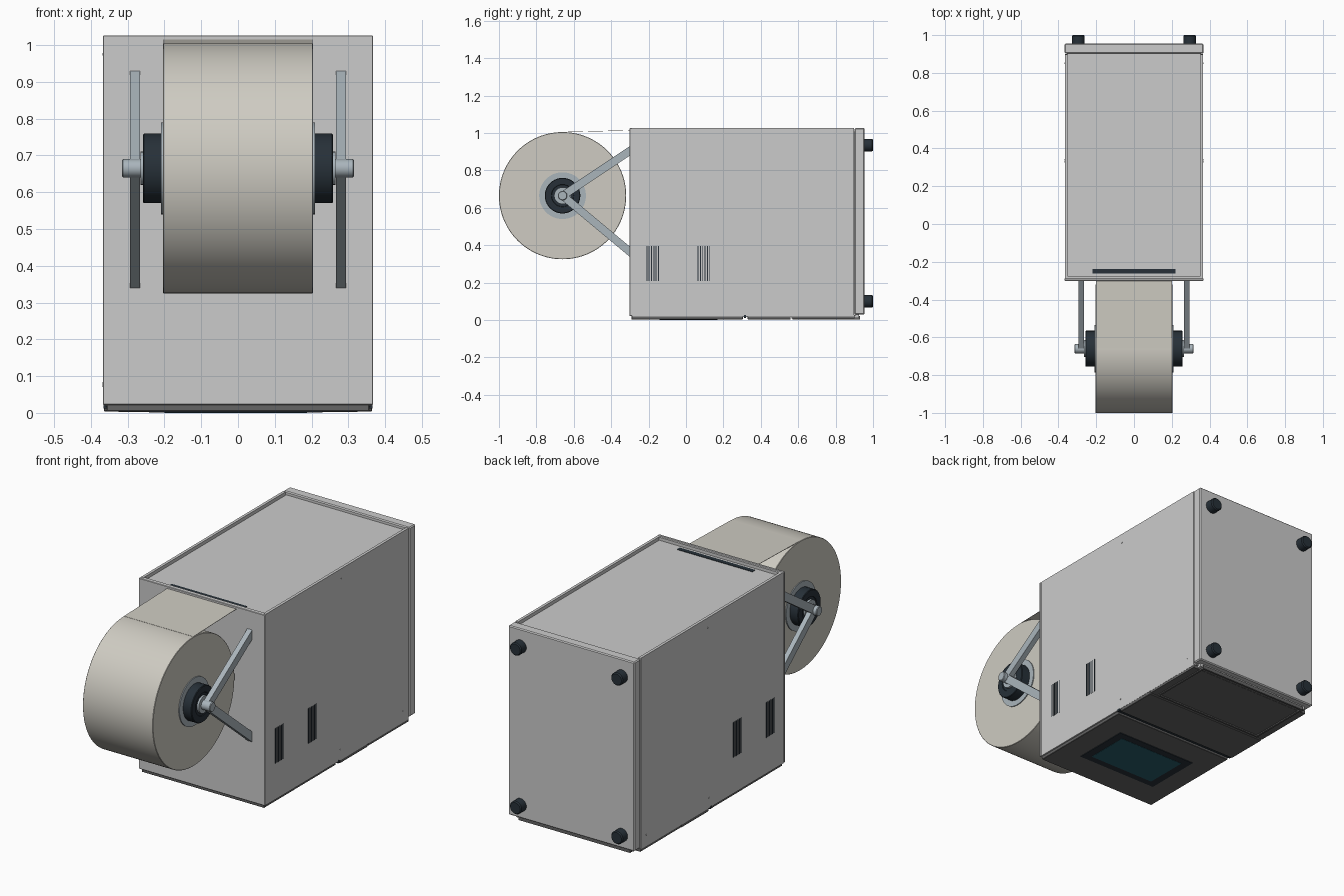
import bpy, bmesh, math
from mathutils import Vector, Matrix

if "Cube" in bpy.data.objects:
    bpy.data.objects.remove(bpy.data.objects["Cube"])


def mat(name, c):
    m = bpy.data.materials.new(name)
    m.diffuse_color = (*c, 1)
    m.use_nodes = True
    m.node_tree.nodes["Principled BSDF"].inputs["Base Color"].default_value = m.diffuse_color
    return m


DARK = mat("dark_rubber", (0.02, 0.03, 0.04))
STEEL = mat("steel", (0.40, 0.46, 0.50))
PAPER = mat("paper", (0.62, 0.60, 0.54))
SCREEN = mat("screen_glass", (0.02, 0.11, 0.15))
SHADE = mat("front_grey", (0.13, 0.13, 0.13))


def finish(name, bm, m=None):
    bmesh.ops.recalc_face_normals(bm, faces=bm.faces)
    me = bpy.data.meshes.new(name)
    bm.to_mesh(me)
    bm.free()
    ob = bpy.data.objects.new(name, me)
    bpy.context.collection.objects.link(ob)
    if m:
        me.materials.append(m)
    return ob


def box(name, x, y, z, m=None, bevel=0.0):
    """Box from (min, max) ranges on each axis."""
    bm = bmesh.new()
    bmesh.ops.create_cube(bm, size=1)
    for v in bm.verts:
        v.co = Vector([sum(r) / 2 + c * (r[1] - r[0]) for r, c in zip((x, y, z), v.co)])
    if bevel:
        bmesh.ops.bevel(bm, geom=bm.edges[:], offset=bevel, segments=1, affect='EDGES')
    return finish(name, bm, m)


def lathe(name, profile, centre, axis, m=None, n=64, angle=35):
    """Turn (distance along axis, radius) points about an X or Y axis."""
    bm = bmesh.new()
    rings = []
    for d, r in profile:
        ring = []
        for i in range(n):
            a = 2 * math.pi * i / n
            c, s = r * math.cos(a), r * math.sin(a)
            p = (d, c, s) if axis == 'X' else (c, d, s)
            ring.append(bm.verts.new(Vector(centre) + Vector(p)))
        rings.append(ring)
    for p, q in zip(rings, rings[1:]):
        for i in range(n):
            bm.faces.new((p[i], p[(i + 1) % n], q[(i + 1) % n], q[i]))
    bm.faces.new(rings[0])
    bm.faces.new(rings[-1])
    ob = finish(name, bm, m)
    bpy.ops.object.select_all(action='DESELECT')
    ob.select_set(True)
    bpy.context.view_layer.objects.active = ob
    bpy.ops.object.shade_smooth_by_angle(angle=math.radians(angle))
    return ob


def plate_frame(name, x, y, z, border, depth, m=None):
    """Slab whose underside has a recessed panel."""
    ob = box(name, x, y, z, m)
    bm = bmesh.new()
    bm.from_mesh(ob.data)
    bm.faces.ensure_lookup_table()
    f = min(bm.faces, key=lambda g: g.calc_center_median().z)
    bmesh.ops.inset_region(bm, faces=[f], thickness=border)
    bmesh.ops.inset_region(bm, faces=[f], thickness=0.003, depth=-depth)
    bm.to_mesh(ob.data)
    bm.free()
    return ob


# Cabinet: core with a recessed back cover framed by the side panels
box("cabinet_core", (-0.354, 0.354), (-0.29, 0.91), (0.024, 1.008))
box("front_plate", (-0.367, 0.367), (-0.302, -0.288), (0.022, 1.026), None, 0.002)
box("upper_rim", (-0.35, 0.35), (-0.288, -0.277), (1.0, 1.024))
for s, side in ((1, "right"), (-1, "left")):
    box(side + "_panel", sorted((s * 0.35, s * 0.365)), (-0.288, 0.897), (0.02, 1.026))
    # Ventilation slits
    for g, y0 in enumerate((-0.212, 0.062)):
        for i in range(6):
            y = y0 + i * 0.0125
            box(f"{side}_vent_{g}_{i}", sorted((s * 0.36, s * 0.3665)),
                (y, y + 0.005), (0.21, 0.395), DARK)
    # Panel screws
    for i, (y, z) in enumerate(((0.33, 0.075), (0.85, 0.08), (0.34, 0.975))):
        lathe(f"{side}_screw_{i}", [(-0.003, 0.004), (0.002, 0.004)],
              (s * 0.365, y, z), 'X', None, 12)
box("paper_slot", (-0.22, 0.22), (-0.262, -0.238), (1.0, 1.010), DARK)

# Base slab and feet
box("base_slab", (-0.367, 0.367), (0.902, 0.955), (0.03, 1.026), None, 0.005)
for i, (x, z) in enumerate(((-0.295, 0.1), (0.295, 0.1), (-0.295, 0.935), (0.295, 0.935))):
    lathe(f"foot_{i}", [(0.95, 0.034), (0.994, 0.034), (1.0, 0.029)], (x, 0, z), 'Y', DARK, 32)

# Control door with screen
box("control_door", (-0.357, 0.357), (-0.292, 0.305), (0.004, 0.026), SHADE, 0.002)
box("screen_bezel", (-0.242, 0.23), (-0.142, 0.168), (0.001, 0.01), DARK)
box("screen", (-0.20, 0.188), (-0.105, 0.13), (0.0, 0.008), SCREEN)
box("door_gap", (-0.36, 0.36), (0.30, 0.335), (0.017, 0.03), DARK)
box("door_latch", (-0.366, 0.366), (0.309, 0.322), (0.012, 0.026), DARK)

# Lower outlet panel and drawer
box("outlet_panel", (-0.364, 0.364), (0.33, 0.56), (0.004, 0.026), SHADE, 0.002)
box("drawer_surround", (-0.364, 0.364), (0.564, 0.90), (0.008, 0.026), SHADE)
box("drawer_back", (-0.34, 0.34), (0.89, 0.925), (0.012, 0.035))
plate_frame("drawer_front", (-0.325, 0.325), (0.57, 0.93), (0.003, 0.022), 0.014, 0.006, SHADE)

# Paper roll and the web running into the cabinet
CY, CZ = -0.66, 0.665
R = 0.34
lathe("paper_roll", [(-0.204, R - 0.002), (-0.202, R), (0.202, R), (0.204, R - 0.002)],
      (0, CY, CZ), 'X', PAPER, 128)
web = box("paper_web", (-0.202, 0.202), (0, 0.38), (-0.001, 0.001), PAPER)
web.data.transform(Matrix.Translation((0, CY, CZ + R)) @ Matrix.Rotation(0.025, 4, 'X'))

# Hubs, axle and support arms
lathe("axle", [(-0.315, 0.022), (-0.312, 0.025), (0.312, 0.025), (0.315, 0.022)],
      (0, CY, CZ), 'X', STEEL, 32)


def arm(name, x0, x1, end):
    """Flat bar with a round eye at the axle."""
    a = Vector((CY, CZ))
    d = (Vector(end) - a).normalized()
    n = Vector((-d.y, d.x)) * 0.021
    pts = [a + n + d * ((-0.292 - a.x - n.x) / d.x), a + n]
    for i in range(1, 12):
        t = math.pi * i / 12
        pts.append(a + n * math.cos(t) - d * 0.021 * math.sin(t))
    pts += [a - n, a - n + d * ((-0.292 - a.x + n.x) / d.x)]
    bm = bmesh.new()
    f = bm.faces.new([bm.verts.new((x0, p.x, p.y)) for p in pts])
    r = bmesh.ops.extrude_face_region(bm, geom=[f])
    for v in r["geom"]:
        if isinstance(v, bmesh.types.BMVert):
            v.co.x = x1
    return finish(name, bm, STEEL)


for s, side in ((1, "right"), (-1, "left")):
    lathe(side + "_core_flange", [(s * 0.195, 0.125), (s * 0.209, 0.125)],
          (0, CY, CZ), 'X', STEEL)
    lathe(side + "_hub", [(s * 0.2, 0.095), (s * 0.255, 0.095), (s * 0.258, 0.092),
                          (s * 0.258, 0.06), (s * 0.254, 0.058)], (0, CY, CZ), 'X', DARK)
    lathe(side + "_collar", [(s * 0.25, 0.045), (s * 0.265, 0.045)], (0, CY, CZ), 'X', STEEL, 32)
    arm(side + "_upper_arm", s * 0.266, s * 0.294, (-0.3, 0.905))
    arm(side + "_lower_arm", s * 0.267, s * 0.293, (-0.3, 0.365))
